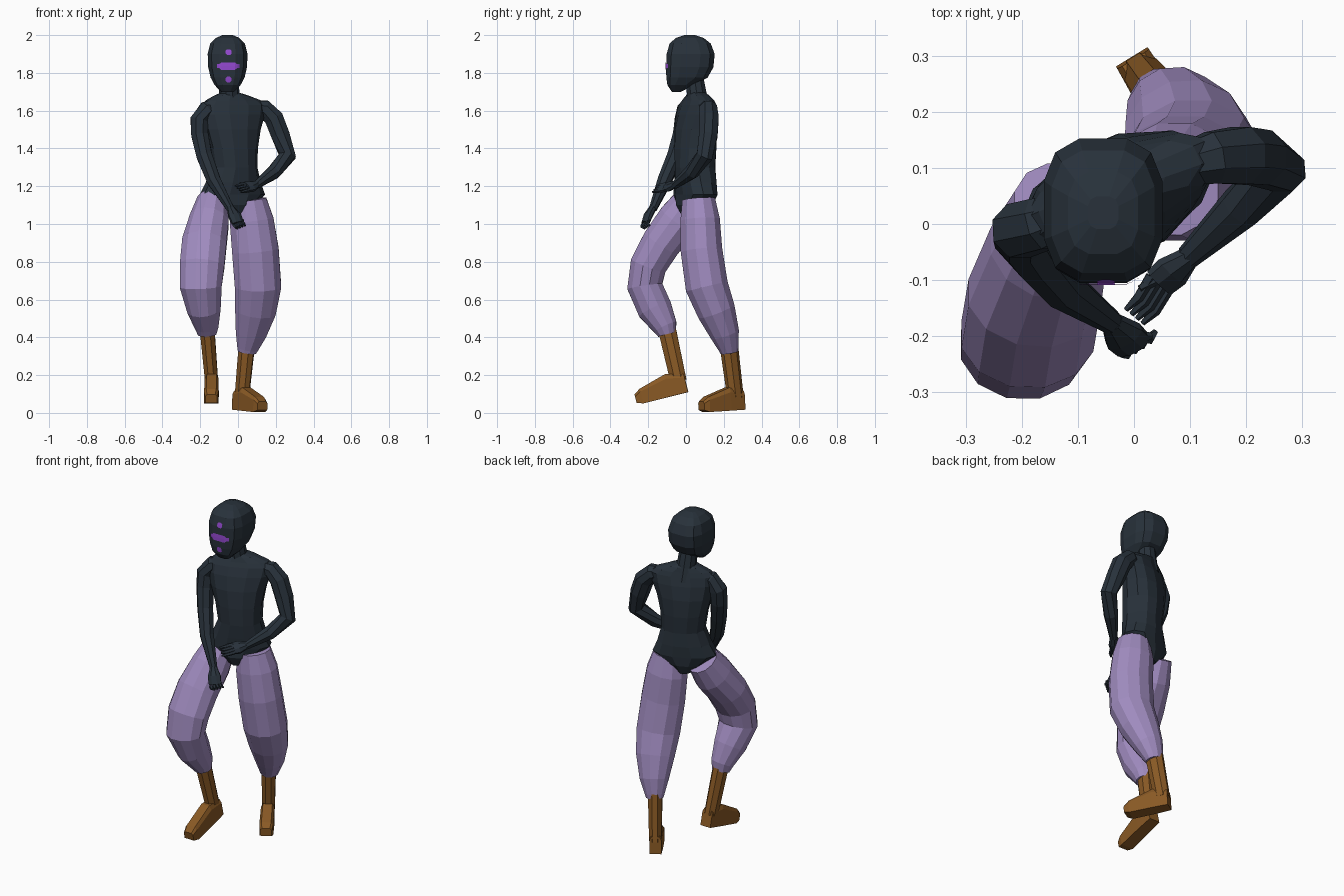
import bpy, bmesh, math
from mathutils import Vector
from mathutils.bvhtree import BVHTree

if "Cube" in bpy.data.objects:
    bpy.data.objects.remove(bpy.data.objects["Cube"])


def material(name, rgb):
    m = bpy.data.materials.new(name)
    m.diffuse_color = (*rgb, 1)
    m.use_nodes = True
    m.node_tree.nodes["Principled BSDF"].inputs["Base Color"].default_value = m.diffuse_color
    return m


SLATE = material("dark slate", (0.021, 0.031, 0.043))
LILAC = material("lilac cloth", (0.35, 0.26, 0.52))
BROWN = material("brown leather", (0.25, 0.10, 0.018))
VIOLET = material("violet paint", (0.29, 0.065, 0.62))


def finish(bm, name, mat):
    bmesh.ops.recalc_face_normals(bm, faces=bm.faces)
    me = bpy.data.meshes.new(name)
    bm.to_mesh(me)
    me.materials.append(mat)
    ob = bpy.data.objects.new(name, me)
    bpy.context.collection.objects.link(ob)
    return ob


def loft(bm, rings):
    """Skin a list of equal-length point rings and cap both ends."""
    vs = [[bm.verts.new(p) for p in r] for r in rings]
    n = len(vs[0])
    for a, b in zip(vs, vs[1:]):
        for i in range(n):
            bm.faces.new((a[i], a[(i + 1) % n], b[(i + 1) % n], b[i]))
    bm.faces.new(vs[0][::-1])
    bm.faces.new(vs[-1])


def tube(bm, pts, n=8, ref=(0, 1, 0)):
    """Rows of x, y, z, radius along ref, radius across it."""
    c = [Vector(p[:3]) for p in pts]
    rings = []
    for i, p in enumerate(pts):
        t = (c[min(i + 1, len(c) - 1)] - c[max(i - 1, 0)]).normalized()
        u = Vector(ref)
        u = (u - t * u.dot(t)).normalized()
        v = t.cross(u)
        rings.append([c[i] + u * p[3] * math.cos(a) + v * p[-1] * math.sin(a)
                      for a in (2 * math.pi * (k + .5) / n for k in range(n))])
    loft(bm, rings)


def stack(bm, rows, n=12, yaw=0.0, e=1.0):
    """Horizontal rings: z, cx, cy, half width, half depth."""
    rings = []
    for z, cx, cy, a, b in rows:
        r = []
        for k in range(n):
            t = 2 * math.pi * (k + .5) / n
            x = a * math.copysign(abs(math.cos(t)) ** e, math.cos(t))
            y = b * math.copysign(abs(math.sin(t)) ** e, math.sin(t))
            r.append((cx + x * math.cos(yaw) - y * math.sin(yaw),
                      cy + x * math.sin(yaw) + y * math.cos(yaw), z))
        rings.append(r)
    loft(bm, rings)


# Head
bm = bmesh.new()
stack(bm, [(1.70, -.055, -.05, .035, .025), (1.735, -.055, -.03, .07, .07),
           (1.775, -.055, .005, .092, .112), (1.83, -.055, .02, .105, .128),
           (1.90, -.055, .025, .108, .13), (1.955, -.055, .022, .094, .112),
           (1.985, -.055, .02, .064, .075), (2.0, -.055, .02, .028, .03)],
      n=12, e=.68)
head_tree = BVHTree.FromBMesh(bm)
finish(bm, "head", SLATE)


# Painted face marks, laid on the head surface
def face_mark(name, cx, cz, w, h, cols):
    bm = bmesh.new()
    grid = []
    for i in range(cols + 1):
        s = 2 * i / cols - 1
        hh = h * (1 if abs(s) < .8 else .5)
        col = []
        for k in (-1, 0, 1):
            x, z = cx + s * w, cz + k * hh
            hit = head_tree.ray_cast(Vector((x, -1, z)), Vector((0, 1, 0)))[0]
            col.append(bm.verts.new((x, hit.y - .004, z)))
        grid.append(col)
    for a, b in zip(grid, grid[1:]):
        for k in (0, 1):
            bm.faces.new((a[k], b[k], b[k + 1], a[k + 1]))
    ob = finish(bm, name, VIOLET)
    for p in ob.data.polygons:
        if p.normal.y > 0:
            p.flip()


face_mark("eye_band", -.052, 1.836, .06, .02, 10)
face_mark("brow_dot", -.05, 1.91, .016, .015, 4)
face_mark("chin_dot", -.05, 1.765, .016, .015, 4)

# Neck and torso, turned a little to the figure's left
bm = bmesh.new()
tube(bm, [(-.04, .065, 1.60, .07), (-.045, .058, 1.68, .055), (-.05, .045, 1.77, .05)], 10)
finish(bm, "neck", SLATE)
bm = bmesh.new()
stack(bm, [(1.045, -.03, .045, .045, .07), (1.10, -.03, .045, .115, .095),
           (1.155, -.03, .05, .182, .096), (1.22, -.025, .05, .15, .102),
           (1.30, -.018, .048, .122, .104), (1.40, -.025, .05, .132, .107),
           (1.50, -.03, .052, .155, .102), (1.58, -.027, .057, .18, .086),
           (1.63, -.022, .062, .185, .07), (1.655, -.025, .064, .155, .06),
           (1.68, -.035, .062, .095, .052), (1.695, -.042, .058, .05, .045)],
      n=12, yaw=math.radians(23), e=.9)
finish(bm, "torso", SLATE)

# Arms
bm = bmesh.new()
tube(bm, [(-.1, .025, 1.62, .035), (-.165, .0, 1.605, .05), (-.205, -.012, 1.55, .052),
          (-.202, -.025, 1.47, .049), (-.178, -.058, 1.36, .045),
          (-.128, -.113, 1.23, .04), (-.04, -.175, 1.08, .022)])
finish(bm, "right_arm", SLATE)
bm = bmesh.new()
tube(bm, [(.07, .1, 1.62, .035), (.14, .118, 1.61, .05), (.19, .122, 1.56, .055),
          (.225, .118, 1.47, .053), (.262, .098, 1.36, .047),
          (.19, .03, 1.275, .04), (.095, -.06, 1.205, .022)])
finish(bm, "left_arm", SLATE)


# Hands: palm, four fingers and thumb
def hand(name, wrist, palm, knuckle, tip, spread, thumb):
    bm = bmesh.new()
    w, p, k, t, s = map(Vector, (wrist, palm, knuckle, tip, spread))
    tube(bm, [(*w, .02, .02), (*p, .038, .022), (*k, .036, .018)], 8, spread)
    for i in (-1.5, -.5, .5, 1.5):
        a, c = k + s * i * .018, t + s * i * .018
        m = (a + c) / 2 + Vector((0, -.008, 0))
        tube(bm, [(*a, .011), (*m, .01), (*c, .005)], 5, spread)
    tube(bm, [(*p, .013), (*thumb, .007)], 5, spread)
    finish(bm, name, SLATE)


hand("right_hand", (-.04, -.175, 1.085), (-.018, -.2, 1.045), (-.002, -.215, 1.005),
     (.018, -.205, .982), (.75, .5, .3), (.03, -.2, 1.015))
hand("left_hand", (.1, -.057, 1.21), (.068, -.085, 1.2), (.045, -.105, 1.195),
     (.0, -.165, 1.185), (.55, -.45, -.6), (.01, -.115, 1.215))

# Baggy trouser legs
bm = bmesh.new()
tube(bm, [(-.132, .03, 1.125, .085, .095), (-.152, -.04, 1.02, .108, .115),
          (-.178, -.13, .9, .122, .108), (-.19, -.2, .78, .122, .1),
          (-.197, -.218, .67, .115, .097), (-.18, -.165, .55, .092, .095),
          (-.165, -.11, .455, .064, .067), (-.163, -.1, .415, .05, .05)], 12, (1, 0, 0))
finish(bm, "right_trouser_leg", LILAC)
bm = bmesh.new()
tube(bm, [(.06, .067, 1.13, .093, .09), (.072, .075, 1.02, .12, .108),
          (.092, .082, .86, .128, .114), (.106, .11, .67, .127, .117),
          (.092, .16, .54, .112, .105), (.068, .205, .42, .084, .08),
          (.05, .226, .34, .057, .054), (.047, .229, .32, .05, .048)], 12, (1, 0, 0))
finish(bm, "left_trouser_leg", LILAC)


# Boots: shaft plus a foot of box sections from heel to toe
def boot(name, top, ankle, heel, toe):
    bm = bmesh.new()
    h = Vector(heel)
    f = (Vector(toe) - h).normalized()
    side = f.cross(Vector((0, 0, 1))).normalized()
    up = side.cross(f)
    L = (Vector(toe) - h).length
    tube(bm, [(*top, .042, .051), (*ankle, .037, .046)], 8, side)
    rings = []
    for s, lo, hi, w in ((0, 0, .1, .033), (.35, 0, .122, .037),
                         (.88, 0, .08, .038), (1, .012, .058, .031)):
        o = h + f * s * L
        rings.append([o - side * w + up * lo, o + side * w + up * lo,
                      o + side * w + up * hi * .8, o + side * w * .7 + up * hi,
                      o - side * w * .7 + up * hi, o - side * w + up * hi * .8])
    loft(bm, rings)
    finish(bm, name, BROWN)


boot("right_boot", (-.163, -.1, .44), (-.14, -.04, .17), (-.137, .012, .11), (-.142, -.258, .042))
boot("left_boot", (.046, .228, .35), (.02, .262, .08), (-.004, .298, .017), (.128, .083, .003))
